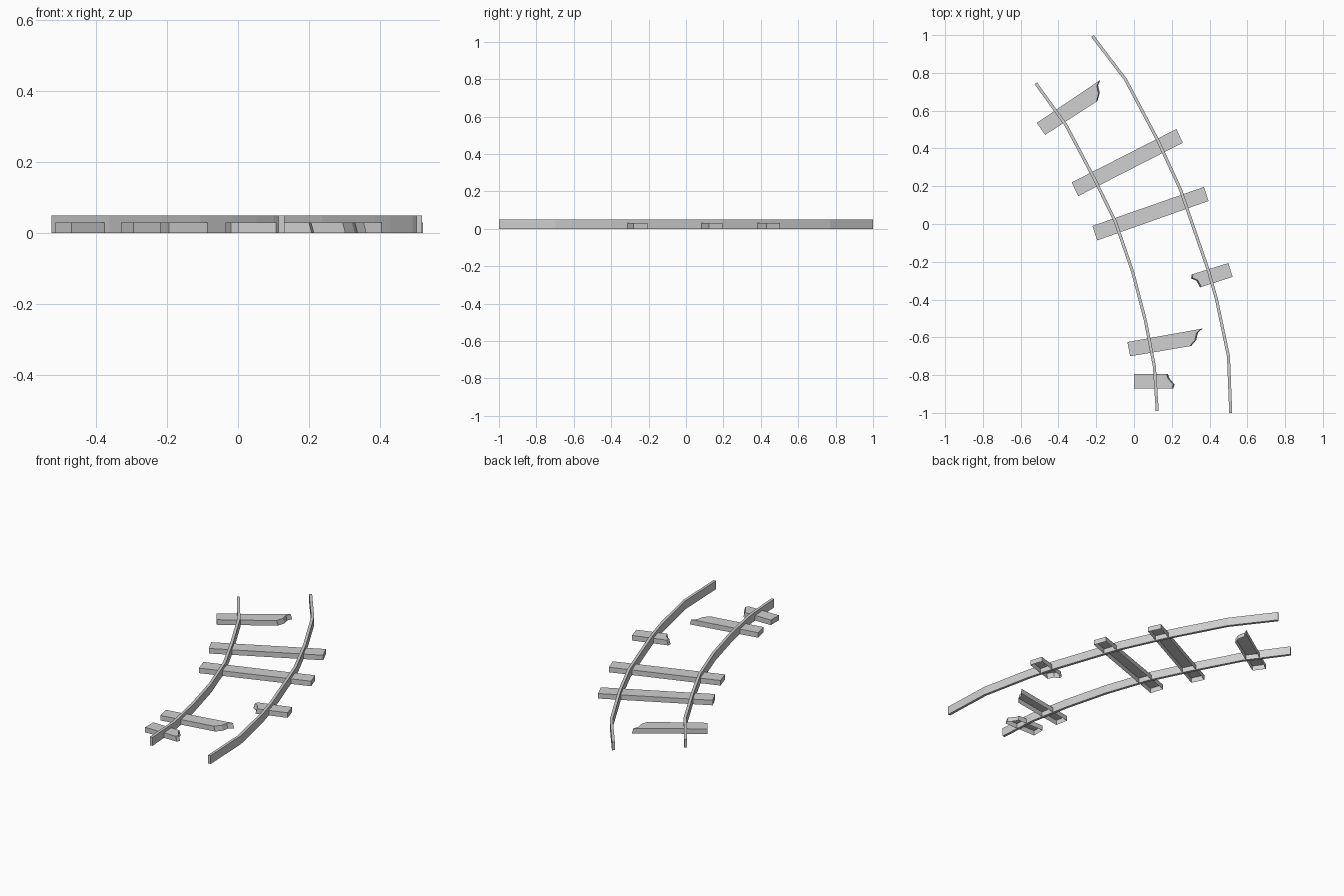
import bpy
import bmesh
from mathutils import Vector

cube = bpy.data.objects.get("Cube")
if cube:
    bpy.data.objects.remove(cube, do_unlink=True)

RAIL_WIDTH, RAIL_HEIGHT, SLEEPER_HEIGHT = 0.016, 0.05, 0.03

grey = bpy.data.materials.new("light grey")
grey.use_nodes = True
colour = (0.63, 0.63, 0.63, 1)
grey.diffuse_color = colour
grey.node_tree.nodes["Principled BSDF"].inputs["Base Color"].default_value = colour


def finish(name, bm):
    mesh = bpy.data.meshes.new(name)
    bm.to_mesh(mesh)
    bm.free()
    mesh.materials.append(grey)
    obj = bpy.data.objects.new(name, mesh)
    bpy.context.collection.objects.link(obj)
    return obj


def make_rail(name, path):
    """Sweep a thin upright rectangle along a flat path with mitred joints."""
    pts = [Vector(p) for p in path]
    bm = bmesh.new()
    rings = []
    for i, p in enumerate(pts):
        before = (p - pts[i - 1]).normalized() if i else None
        after = (pts[i + 1] - p).normalized() if i < len(pts) - 1 else None
        along = ((before or after) + (after or before)).normalized()
        side = Vector((-along.y, along.x)) * RAIL_WIDTH / 2
        a, b = p + side, p - side
        rings.append([bm.verts.new((q.x, q.y, z)) for q, z in
                      ((a, 0), (b, 0), (b, RAIL_HEIGHT), (a, RAIL_HEIGHT))])
    for r, s in zip(rings, rings[1:]):
        for k in range(4):
            n = (k + 1) % 4
            bm.faces.new((r[k], r[n], s[n], s[k]))
    bm.faces.new(rings[0])
    bm.faces.new(rings[-1])
    bmesh.ops.recalc_face_normals(bm, faces=bm.faces)
    return finish(name, bm)


def make_sleeper(name, outline):
    """Raise an anticlockwise outline into a shell with an open underside.
    The first edge is the sawn end; points 3 onwards are the far end."""
    pts = [Vector(p) for p in outline]
    broken = len(pts) > 4
    axis = (pts[2] - pts[1]).normalized()
    bm = bmesh.new()
    top, base = [], []
    for i, p in enumerate(pts):
        # Broken ends slope out a little towards the ground
        q = p + axis * 0.008 if broken and i >= 2 else p
        top.append(bm.verts.new((p.x, p.y, SLEEPER_HEIGHT)))
        base.append(bm.verts.new((q.x, q.y, 0)))
    bm.faces.new(top)
    for i in range(len(pts)):
        n = (i + 1) % len(pts)
        bm.faces.new((base[i], base[n], top[n], top[i]))
    bm.normal_update()
    return finish(name, bm)


# Two curved rails
make_rail("inner_rail", [(-.52, .745), (-.358, .52), (-.21, .24), (-.1, .015),
                         (-.008, -.25), (.06, -.51), (.108, -.755), (.123, -.99)])
make_rail("outer_rail", [(-.22, .995), (-.045, .765), (.125, .445), (.245, .185),
                         (.395, -.25), (.437, -.4), (.5, -.7), (.512, -1)])

# Whole sleepers
make_sleeper("upper_whole_sleeper", [(-.33, .22), (-.295, .148), (.258, .43), (.225, .503)])
make_sleeper("lower_whole_sleeper", [(-.22, -.01), (-.195, -.087), (.395, .122), (.37, .196)])

# Broken sleepers
make_sleeper("back_broken_sleeper", [(-.515, .535), (-.47, .472), (-.2, .647),
                                     (-.188, .69), (-.197, .73), (-.185, .758)])
make_sleeper("outer_broken_sleeper", [(.522, -.28), (.5, -.207), (.312, -.265),
                                      (.31, -.285), (.338, -.298), (.357, -.333)][::1])
make_sleeper("front_broken_sleeper", [(-.035, -.625), (-.02, -.7), (.295, -.647),
                                      (.322, -.615), (.33, -.578), (.355, -.555)])
make_sleeper("front_sleeper_stub", [(0, -.795), (0, -.87), (.2, -.87),
                                    (.207, -.85), (.178, -.815), (.172, -.795)])
